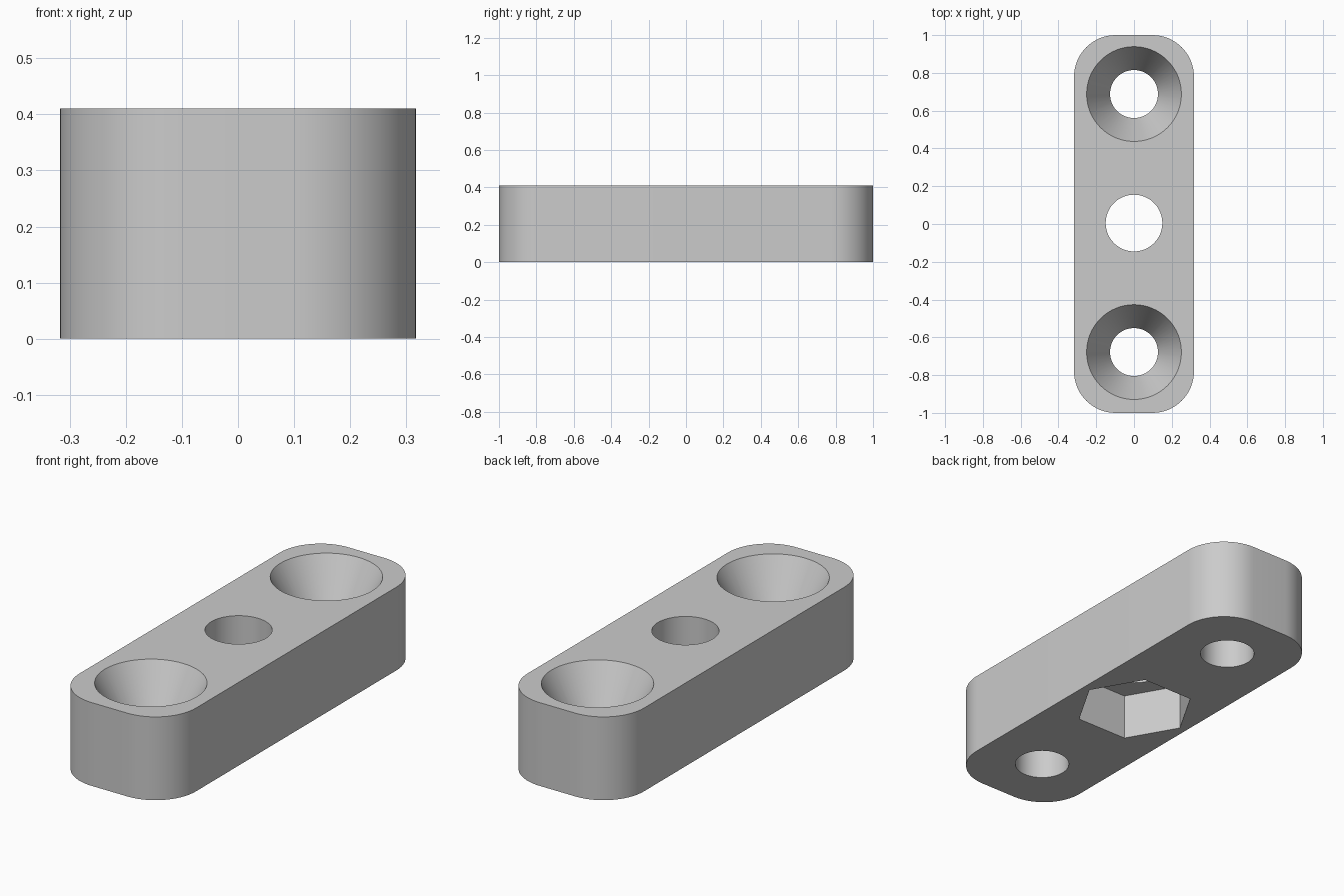
import bpy
import bmesh
import math

default = bpy.data.objects.get("Cube")
if default:
    bpy.data.objects.remove(default, do_unlink=True)

WIDTH, LENGTH, HEIGHT = 0.635, 2.0, 0.41
CORNER = 0.22
HOLE_SHIFT = 0.005          # the hole row sits slightly off centre
SPACING = 0.683
SINK_R, SCREW_R, SINK_DEPTH = 0.251, 0.127, 0.23
BOLT_R, NUT_R, NUT_DEPTH = 0.15, 0.28, 0.23
EXTRA = 0.05                # cutter overshoot

grey = bpy.data.materials.new("plain grey")
grey.use_nodes = True
grey.diffuse_color = (0.6, 0.6, 0.6, 1)
grey.node_tree.nodes["Principled BSDF"].inputs["Base Color"].default_value = (0.6, 0.6, 0.6, 1)


def add_object(name, bm):
    bmesh.ops.recalc_face_normals(bm, faces=bm.faces)
    mesh = bpy.data.meshes.new(name)
    bm.to_mesh(mesh)
    bm.free()
    mesh.materials.append(grey)
    obj = bpy.data.objects.new(name, mesh)
    bpy.context.collection.objects.link(obj)
    return obj


def turned_cutter(name, y, rings, sides):
    """Closed solid turned around a vertical axis from (radius, z) rings."""
    bm = bmesh.new()
    loops = []
    for radius, z in rings:
        angles = [math.tau * i / sides for i in range(sides)]
        loops.append([bm.verts.new((radius * math.cos(a), y + radius * math.sin(a), z))
                      for a in angles])
    for low, high in zip(loops, loops[1:]):
        for i in range(sides):
            j = (i + 1) % sides
            bm.faces.new((low[i], low[j], high[j], high[i]))
    bm.faces.new(loops[0])
    bm.faces.new(loops[-1])
    obj = add_object(name, bm)
    obj.hide_render = True
    return obj


# Block with rounded upright corners
bm = bmesh.new()
bmesh.ops.create_cube(bm, size=1)
for v in bm.verts:
    v.co = (v.co.x * WIDTH, v.co.y * LENGTH, (v.co.z + 0.5) * HEIGHT)
upright = [e for e in bm.edges if abs(e.verts[0].co.z - e.verts[1].co.z) > 0.1]
bmesh.ops.bevel(bm, geom=upright, offset=CORNER, segments=16, profile=0.5, affect='EDGES')
block = add_object("mounting_block", bm)

# Countersunk screw holes at both ends
slope = (SINK_R - SCREW_R) / SINK_DEPTH
screw_rings = [(SCREW_R, -EXTRA), (SCREW_R, HEIGHT - SINK_DEPTH),
               (SINK_R + slope * EXTRA, HEIGHT + EXTRA)]
cutters = [turned_cutter("screw_hole_cutter", HOLE_SHIFT + side * SPACING, screw_rings, 64)
           for side in (-1, 1)]

# Central bolt hole with a hexagonal nut pocket underneath
cutters.append(turned_cutter("nut_pocket_cutter", HOLE_SHIFT,
                             [(NUT_R, -EXTRA), (NUT_R, NUT_DEPTH)], 6))
cutters.append(turned_cutter("bolt_hole_cutter", HOLE_SHIFT,
                             [(BOLT_R, NUT_DEPTH - EXTRA), (BOLT_R, HEIGHT + EXTRA)], 64))

# Cut the holes, then drop the cutters
bpy.ops.object.select_all(action='DESELECT')
bpy.context.view_layer.objects.active = block
block.select_set(True)
for cutter in cutters:
    mod = block.modifiers.new(cutter.name, 'BOOLEAN')
    mod.operation = 'DIFFERENCE'
    mod.solver = 'EXACT'
    mod.object = cutter
    bpy.ops.object.modifier_apply(modifier=mod.name)
    bpy.data.objects.remove(cutter, do_unlink=True)

bpy.ops.object.shade_smooth_by_angle(angle=math.radians(25))
